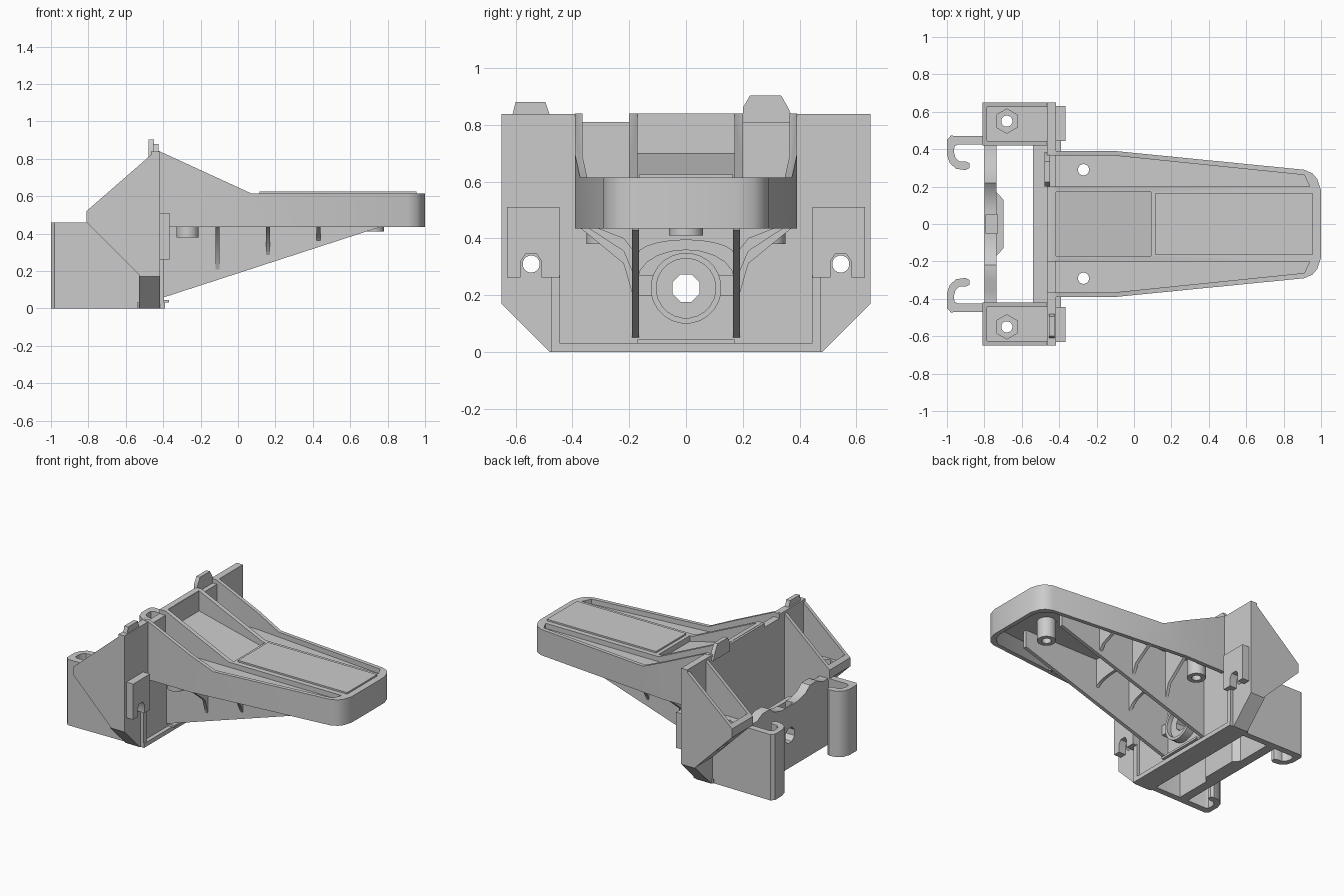
import bpy, bmesh, math

if "Cube" in bpy.data.objects:
    bpy.data.objects.remove(bpy.data.objects["Cube"])

AX = {'x': lambda u, v, w: (w, u, v), 'y': lambda u, v, w: (u, w, v), 'z': lambda u, v, w: (u, v, w)}


def prism(name, pts, axis, a, b):
    """Extrude a 2D profile along an axis from a to b."""
    bm = bmesh.new()
    lo = [bm.verts.new(AX[axis](u, v, a)) for u, v in pts]
    hi = [bm.verts.new(AX[axis](u, v, b)) for u, v in pts]
    n = len(pts)
    bm.faces.new(lo)
    bm.faces.new(hi)
    for i in range(n):
        bm.faces.new((lo[i], lo[(i + 1) % n], hi[(i + 1) % n], hi[i]))
    bmesh.ops.recalc_face_normals(bm, faces=bm.faces)
    me = bpy.data.meshes.new(name)
    bm.to_mesh(me)
    bm.free()
    ob = bpy.data.objects.new(name, me)
    bpy.context.collection.objects.link(ob)
    return ob


def box(name, x0, x1, y0, y1, z0, z1):
    return prism(name, [(x0, y0), (x1, y0), (x1, y1), (x0, y1)], 'z', z0, z1)


def rod(name, u, v, r, axis, a, b, n=24):
    ring = [math.tau * (i + .5) / n for i in range(n)]
    return prism(name, [(u + r * math.cos(t), v + r * math.sin(t)) for t in ring], axis, a, b)


def boolean(ob, other, op='DIFFERENCE'):
    m = ob.modifiers.new(op, 'BOOLEAN')
    m.operation, m.object, m.solver = op, other, 'EXACT'
    bpy.context.view_layer.objects.active = ob
    bpy.ops.object.modifier_apply(modifier=m.name)
    bpy.data.objects.remove(other)
    return ob


def side_xy(pts, s):
    """Mirror a plan (x, y) outline to side s."""
    return [(x, y * s) for x, y in pts]


def side_yz(pts, s):
    """Mirror a (y, z) outline to side s."""
    return [(y * s, z) for y, z in pts]


def sym(half):
    """Close a half plan outline by mirroring it across y."""
    return half + [(u, -v) for u, v in reversed(half)]


# arm: plan outline trimmed by the side profile
arm = prism('arm', sym([(-.45, .39), (-.1, .39), (.91, .29), (.955, .27), (.98, .24), (1, .18)]), 'z', .435, .95)
boolean(arm, prism('trim', [(-.46, .4), (1.1, .4), (1.1, .615), (.07, .615), (-.42, .84), (-.46, .84)], 'y', -.6, .6),
        'INTERSECT')
# hollow underside, higher under the centre trough
boolean(arm, prism('under', sym([(-.42, .362), (-.1, .362), (.9, .262), (.95, .22), (.97, .16)]), 'z', .3, .55))
boolean(arm, prism('under_centre', [(-.42, .5), (.07, .5), (.07, .548), (-.42, .672)], 'y', -.165, .165))
# centre trough and deep side channels
boolean(arm, prism('trough', [(-.42, .7), (.09, .575), (.09, .9), (-.42, .9)], 'y', -.17, .17))
for s in (1, -1):
    boolean(arm, prism('channel', side_xy([(-.418, .2), (-.418, .365), (-.1, .365), (.91, .262), (.94, .2)], s),
                       'z', .58, 1))
    boolean(arm, box('notch', -.5, -.4, .2 * s, .365 * s, .81, 1))
    boolean(arm, rod('hole', -.27, .29 * s, .03, 'z', .3, 1))
box('raised_pad', .115, .955, -.165, .165, .58, .626)

# gussets, cross ribs and bosses under the arm
for s in (1, -1):
    prism('gusset', [(-.43, .048), (.73, .425), (.75, .43), (.75, .56), (.1, .56), (-.43, .685)],
          'y', .165 * s, .19 * s)
    boss = rod('screw_boss', -.27, .29 * s, .06, 'z', .38, .56)
    boolean(boss, rod('hole', -.27, .29 * s, .03, 'z', .3, .7))
    for x in (-.11, .16, .43):
        zb = .19 + .325 * x
        yo = .375 - .1 * (x + .1)
        prism('side_rib', side_yz([(.18, zb + .02), (.22, zb * .5 + .235), (yo, .44), (yo, .56), (.18, .56)], s),
              'x', x - .01, x + .012)
for x, top in ((-.11, .6), (.16, .56)):
    zb = .19 + .325 * x
    arc = [(.17 * math.cos(t), zb + .1 + (.33 - zb) * .6 * math.sin(t))
           for t in [math.pi * i / 10 for i in range(11)]]
    prism('centre_rib', arc + [(-.17, top), (.17, top)], 'x', x - .01, x + .012)
boolean(rod('tip_boss', .72, 0, .06, 'z', .41, .56), rod('hole', .72, 0, .03, 'z', .35, .5))

# main upright plate
plate = prism('main_plate', [(-.48, 0), (.48, 0), (.65, .17), (.65, .838), (.365, .838), (.365, .81), (.2, .81),
                             (.2, .838), (-.2, .838), (-.2, .81), (-.365, .81), (-.365, .838), (-.65, .838),
                             (-.65, .17)], 'x', -.465, -.418)
boolean(plate, rod('hole', 0, .225, .052, 'x', -.6, -.3, 8))
for s in (1, -1):
    boolean(plate, rod('hole', .545 * s, .31, .03, 'x', -.6, -.3))
hub = rod('centre_hub', 0, .225, .125, 'x', -.43, -.36)
boolean(hub, rod('recess', 0, .225, .105, 'x', -.39, -.3))
boolean(hub, rod('hole', 0, .225, .052, 'x', -.6, -.3, 8))
box('plate_foot', -.54, -.39, -.475, .475, 0, .03)
box('hub_shelf', -.43, -.37, -.17, .17, .03, .045)
for s in (1, -1):
    box('hub_web', -.43, -.37, .115 * s, .17 * s, .2, .27)

# locating tabs on the plate's top edge
prism('low_tab', [(-.615, .82), (-.475, .82), (-.495, .88), (-.6, .88)], 'x', -.455, -.425)
prism('high_tab', [(.2, .8), (.385, .8), (.36, .86), (.335, .903), (.225, .903), (.2, .86)], 'x', -.478, -.45)

for s in (1, -1):
    # side pockets with nut seat
    pod = prism('side_pocket', [(-.53, 0), (-.53, .18), (-.81, .46), (-.81, .52), (-.445, .838), (-.42, .838),
                                (-.42, 0)], 'y', .42 * s, .65 * s)
    boolean(pod, prism('chamfer', side_yz([(.48, 0), (.65, .17), (.8, .32), (.8, -.1), (.38, -.1)], s), 'x', -1, 0))
    boolean(pod, box('pocket', -.785, -.465, .445 * s, .625 * s, .485, 1))
    boolean(pod, rod('nut_seat', -.68, .55 * s, .065, 'z', .43, .6, 6))
    boolean(pod, rod('hole', -.68, .55 * s, .03, 'z', .2, .6))
    boolean(pod, rod('hole', .545 * s, .31, .03, 'x', -1, -.3))
    # arched lug on the front of the plate
    prism('front_lug', side_yz([(.445, .51), (.63, .51), (.63, .262), (.582, .262), (.582, .32), (.565, .345),
                                (.525, .345), (.508, .32), (.508, .262), (.445, .262)], s), 'x', -.43, -.365)
    box('lug_skirt', -.43, -.395, .443 * s, .475 * s, 0, .27)
    # cheek plate ending in a curled hook
    prism('hook_cheek', side_xy([(-.45, .425), (-.45, .465), (-.98, .472), (-1, .45), (-1, .37), (-.985, .325),
                                 (-.95, .295), (-.9, .288), (-.88, .3), (-.88, .325), (-.9, .335), (-.935, .335),
                                 (-.955, .355), (-.963, .385), (-.96, .415), (-.94, .425)], s), 'z', 0, .458)

# rear cross wall with stepped top and centre boss
wall = prism('rear_wall', [(-.43, 0), (.43, 0), (.43, .46), (.36, .46), (.3, .49), (.22, .49), (.17, .45),
                           (.09, .43), (-.09, .43), (-.17, .45), (-.22, .49), (-.3, .49), (-.36, .46),
                           (-.43, .46)], 'x', -.8, -.735)
boolean(wall, prism('wall_boss', sym([(-.77, .17), (-.735, .17), (-.698, .13)]), 'z', 0, .42), 'UNION')
boolean(wall, rod('hole', 0, .225, .055, 'x', -1, -.6, 8))
boolean(wall, box('notch', -.79, -.73, -.05, .05, .36, .6))

# smooth the rounded faces, keep hard edges
for ob in bpy.context.collection.objects:
    ob.select_set(True)
    bpy.context.view_layer.objects.active = ob
bpy.ops.object.shade_smooth_by_angle(angle=math.radians(35))
